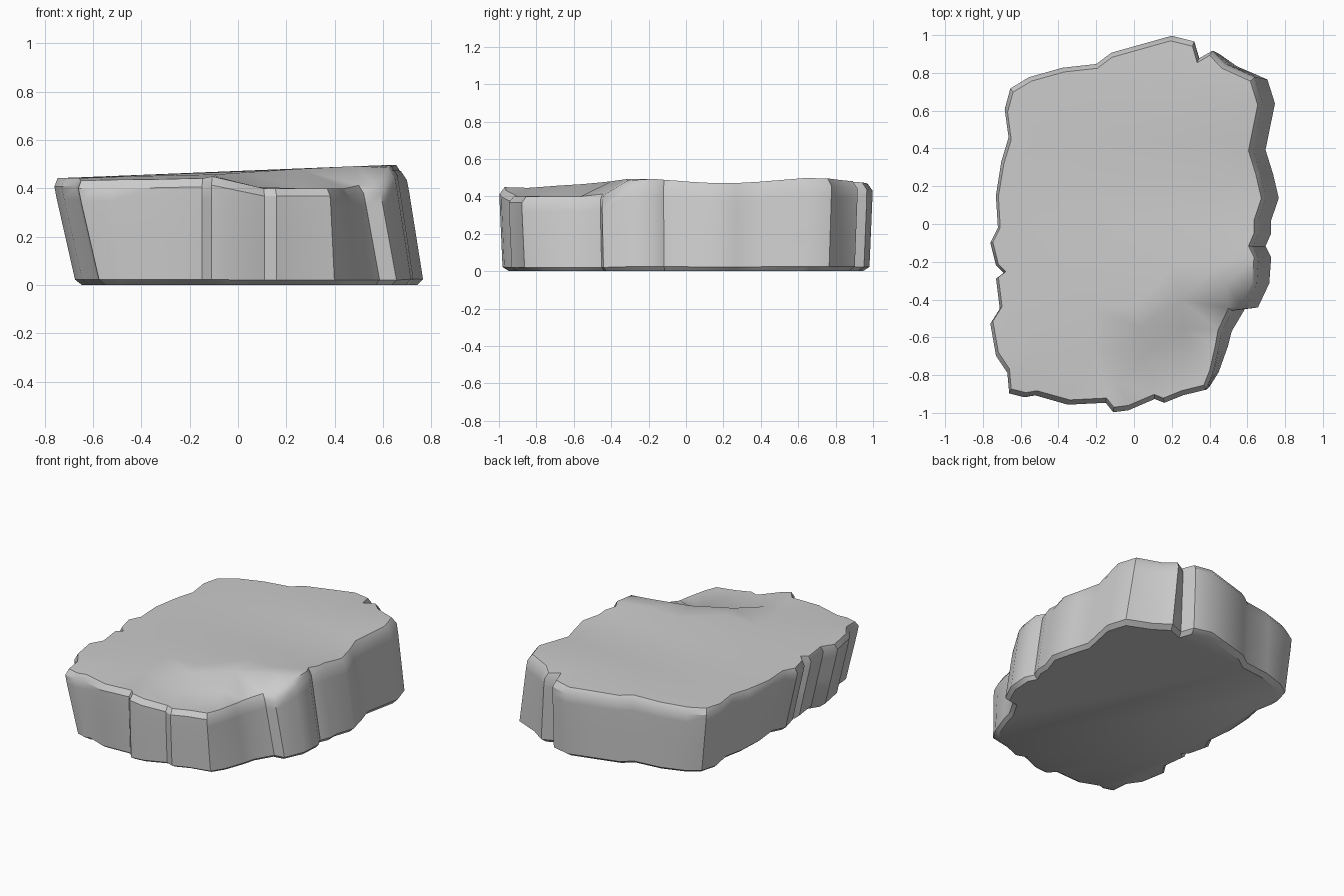
import bpy
import bmesh
from mathutils import Vector
from mathutils.geometry import delaunay_2d_cdt

if "Cube" in bpy.data.objects:
    bpy.data.objects.remove(bpy.data.objects["Cube"], do_unlink=True)

# Slab outline in hundredths, counter-clockwise from the front right corner
OUTLINE = [
    (-67, -90), (-59, -92), (-53, -91), (-35, -96), (-15, -95), (-11, -100),
    (-3, -99), (11, -93), (16, -95), (26, -91), (40, -88), (45, -80),
    (50, -66), (52, -58), (59, -46), (66, -45), (72, -32), (73, -18),
    (70, -12), (73, -5), (73, 2), (77, 14), (74, 27), (70, 40), (75, 65),
    (71, 78), (55, 85), (45, 92), (35, 88), (32, 97), (20, 100), (-12, 91),
    (-20, 85), (-38, 83), (-56, 78), (-66, 72), (-69, 61), (-67, 46),
    (-71, 33), (-74, 15), (-73, -2), (-77, -10), (-74, -22), (-70, -26),
    (-74, -29), (-72, -45), (-77, -53), (-74, -70), (-68, -79),
]
# Upper lip of the broken front left corner
LIP = [(-13, -100), (-10, -69), (3, -55), (25, -40), (49, -32), (72, -27)]

outline = [Vector(p) / 100 for p in OUTLINE]
lip = [Vector(p) / 100 for p in LIP]


def smooth(a, b, x):
    t = min(1, max(0, (x - a) / (b - a)))
    return t * t * (3 - 2 * t)


def lip_y(x):
    for a, b in zip(lip, lip[1:]):
        if a.x <= x <= b.x:
            return a.y + (b.y - a.y) * (x - a.x) / (b.x - a.x)
    return -2


def top_height(p):
    """Gently rolling top, dropping to a shelf below the lip."""
    roll = smooth(0, 0.5, abs((p.y + 0.3) % 1 - 0.5))
    h = 0.465 + 0.03 * p.x + 0.03 * (roll - 0.5) * (p.x + 0.7) / 1.4
    h -= 0.015 * smooth(-0.7, -0.95, p.y)
    shelf = 0.4 + 0.05 * smooth(0.1, -0.12, p.x)
    return h + (shelf - h) * min(1, max(0, (lip_y(p.x) - p.y) / 0.15))


def side_point(p, t):
    """Outline point at height share t; the walls lean toward +x going down."""
    top = Vector((p.x - 0.075 * smooth(0.3, 0.6, p.x), p.y))
    lean = 0.1 - 0.05 * smooth(0, 0.6, p.y)
    low = Vector((p.x + lean * smooth(-0.35, -0.68, p.x), p.y * 0.98))
    return low.lerp(top, t)


bm = bmesh.new()

# Walls: stacked rings of (height share, inset scale)
rings = []
for share, scale in [(0, 0.965), (0.05, 1), (0.45, 1), (0.8, 1), (0.92, 0.998), (1, 0.97)]:
    ring = []
    for p in outline:
        rim = side_point(p, 1) * 0.97
        q = side_point(p, share) * scale
        ring.append(bm.verts.new((q.x, q.y, top_height(rim) * share)))
    rings.append(ring)
count = len(outline)
for low, high in zip(rings, rings[1:]):
    for i in range(count):
        j = (i + 1) % count
        bm.faces.new((low[i], low[j], high[j], high[i]))
bm.faces.new(list(reversed(rings[0])))

# Top: triangulated inside the rim, with edges along the lip and shelf
points = [v.co.xy for v in rings[-1]]
edges = []
for line in (lip[1:5], [p + Vector((0.02, -0.152)) for p in lip[1:4]]):
    start = len(points)
    points += line
    edges += [(start + k, start + k + 1) for k in range(len(line) - 1)]
for i in range(-2, 3):
    for j in range(-3, 4):
        p = Vector((i * 0.22, j * 0.22))
        if p.y > lip_y(p.x) + 0.08:
            points.append(p)
result = delaunay_2d_cdt(points, edges, [list(range(count))], 1, 1e-5)
top_verts = [bm.verts.new((p.x, p.y, top_height(p))) for p in result[0]]
for f in result[2]:
    bm.faces.new([top_verts[k] for k in f])

bmesh.ops.remove_doubles(bm, verts=bm.verts, dist=0.001)
bmesh.ops.delete(bm, geom=[v for v in bm.verts if not v.link_faces], context='VERTS')
bmesh.ops.recalc_face_normals(bm, faces=bm.faces)
mesh = bpy.data.meshes.new("rock_slab")
bm.to_mesh(mesh)
bm.free()

# Plain grey stone
stone = bpy.data.materials.new("grey_stone")
stone.use_nodes = True
colour = (0.6, 0.6, 0.6, 1)
stone.diffuse_color = colour
stone.node_tree.nodes["Principled BSDF"].inputs["Base Color"].default_value = colour
mesh.materials.append(stone)

slab = bpy.data.objects.new("rock_slab", mesh)
bpy.context.collection.objects.link(slab)
bpy.context.view_layer.objects.active = slab
slab.select_set(True)
bpy.ops.object.shade_smooth_by_angle(angle=0.6)
